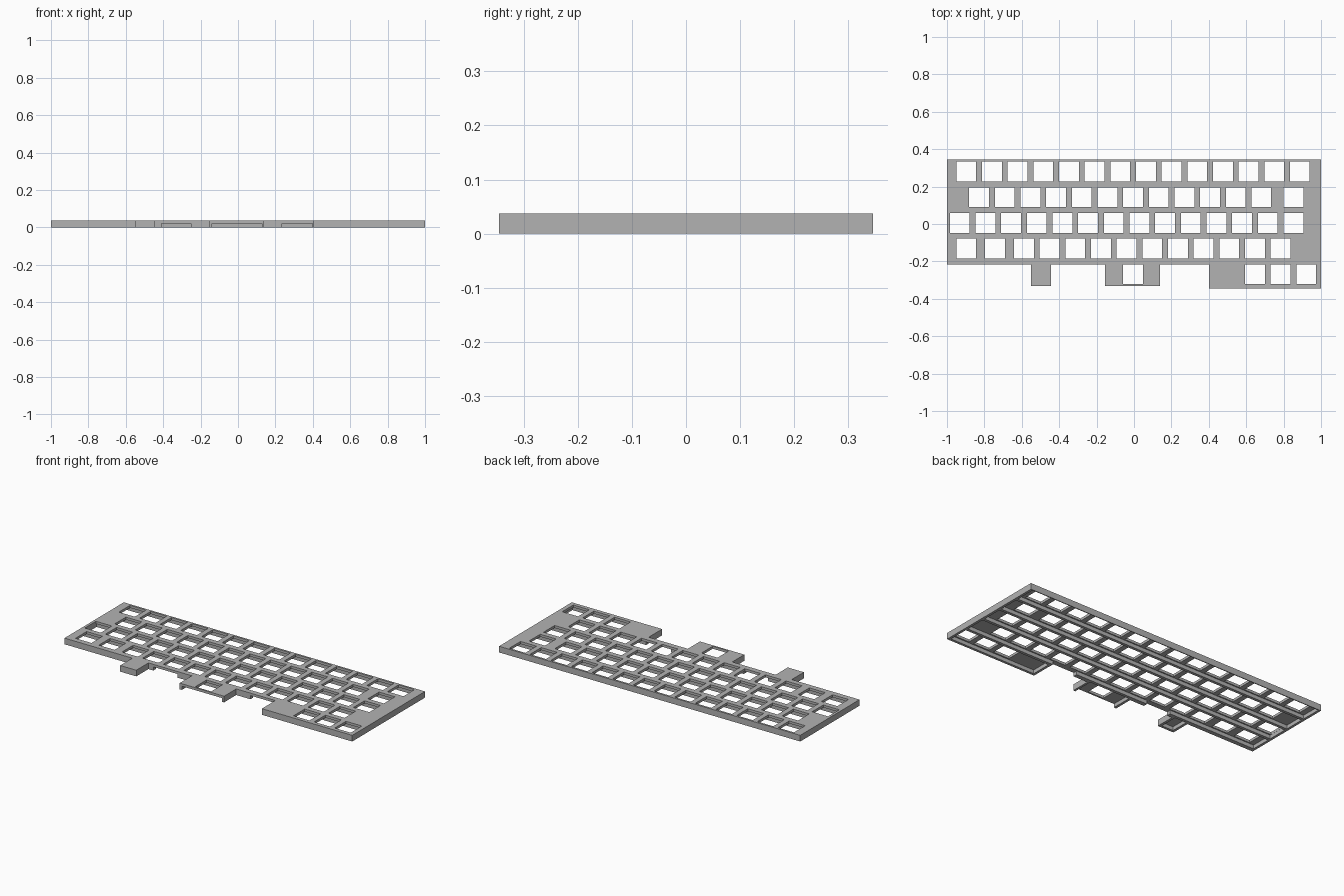
import bpy, bmesh

if "Cube" in bpy.data.objects:
    bpy.data.objects.remove(bpy.data.objects["Cube"])

UNIT = 0.1372            # key spacing
HOLE = 0.106             # switch opening
HEIGHT, UNDER = 0.037, 0.022
X0, Y0 = -0.897, 0.28    # centre of the first opening
BACK, FRONT, EDGE, TAB = 0.345, -0.345, -0.217, -0.332
WALL = 0.015


def make_object(name, bm):
    bmesh.ops.recalc_face_normals(bm, faces=bm.faces)
    mesh = bpy.data.meshes.new(name)
    bm.to_mesh(mesh)
    bm.free()
    obj = bpy.data.objects.new(name, mesh)
    bpy.context.collection.objects.link(obj)
    return obj


def boxes(name, spans):
    """One mesh of separate boxes, each (x0, x1, y0, y1, z0, z1)."""
    bm = bmesh.new()
    for x0, x1, y0, y1, z0, z1 in spans:
        verts = bmesh.ops.create_cube(bm, size=1)["verts"]
        for v in verts:
            v.co.x = x1 if v.co.x > 0 else x0
            v.co.y = y1 if v.co.y > 0 else y0
            v.co.z = z1 if v.co.z > 0 else z0
    return make_object(name, bm)


# Solid slab with the two tabs and the front right extension
outline = [(-1, BACK), (-1, EDGE), (-0.55, EDGE), (-0.55, TAB), (-0.443, TAB),
           (-0.443, EDGE), (-0.155, EDGE), (-0.155, TAB), (0.14, TAB),
           (0.14, EDGE), (0.4, EDGE), (0.4, FRONT), (1, FRONT), (1, BACK)]
bm = bmesh.new()
base = bm.faces.new([bm.verts.new((x, y, 0)) for x, y in outline])
top = bmesh.ops.extrude_face_region(bm, geom=[base])["geom"]
bmesh.ops.translate(bm, vec=(0, 0, HEIGHT),
                    verts=[g for g in top if isinstance(g, bmesh.types.BMVert)])
plate = make_object("switch_plate", bm)

# Opening columns of each row, in key units
rows = [list(range(14)),
        [i + 0.5 for i in range(12)] + [12.75],
        [i - 0.25 for i in range(14)],
        [0, 1.125] + [i + 2.25 for i in range(11)],
        [6.5, 11.25, 12.25, 13.25]]
holes = []
for r, columns in enumerate(rows):
    y = Y0 - r * UNIT
    for c in columns:
        x = X0 + c * UNIT
        holes.append((x - HOLE / 2, x + HOLE / 2, y - HOLE / 2, y + HOLE / 2, -0.1, 0.1))

# Hollows under the rows, leaving ribs and an outer wall
pockets = []
for r in range(4):
    y = Y0 - r * UNIT
    pockets.append((-1 + WALL, 1 - WALL, y - 0.06, y + 0.06, -0.1, UNDER))
front_top = Y0 - 4 * UNIT + 0.06
pockets += [(0.4 + WALL, 1 - WALL, FRONT + WALL, front_top, -0.1, UNDER),
            (-0.14, 0.127, TAB - 0.1, front_top, -0.1, UNDER),
            (-0.535, -0.458, TAB + WALL, front_top, -0.1, UNDER)]

# Clearances through the front wall
notches = [(-0.41, -0.25, EDGE - 0.05, EDGE + 0.04, -0.1, UNDER),
           (0.235, 0.399, EDGE - 0.05, EDGE + 0.04, -0.1, UNDER)]

for name, spans in (("pocket_cutter", pockets), ("notch_cutter", notches),
                    ("opening_cutter", holes)):
    cutter = boxes(name, spans)
    cutter.hide_render = True
    mod = plate.modifiers.new(name, "BOOLEAN")
    mod.operation, mod.solver, mod.object = "DIFFERENCE", "EXACT", cutter

# Bake the cuts and drop the cutters
bpy.context.view_layer.update()
graph = bpy.context.evaluated_depsgraph_get()
cut_mesh = bpy.data.meshes.new_from_object(plate.evaluated_get(graph))
cutters = [m.object for m in plate.modifiers]
plate.modifiers.clear()
plate.data = cut_mesh
for cutter in cutters:
    bpy.data.objects.remove(cutter)

# Flat grey finish
grey = bpy.data.materials.new("plain_grey")
grey.use_nodes = True
colour = (0.45, 0.45, 0.45, 1)
grey.diffuse_color = colour
grey.node_tree.nodes["Principled BSDF"].inputs["Base Color"].default_value = colour
plate.data.materials.clear()
plate.data.materials.append(grey)
